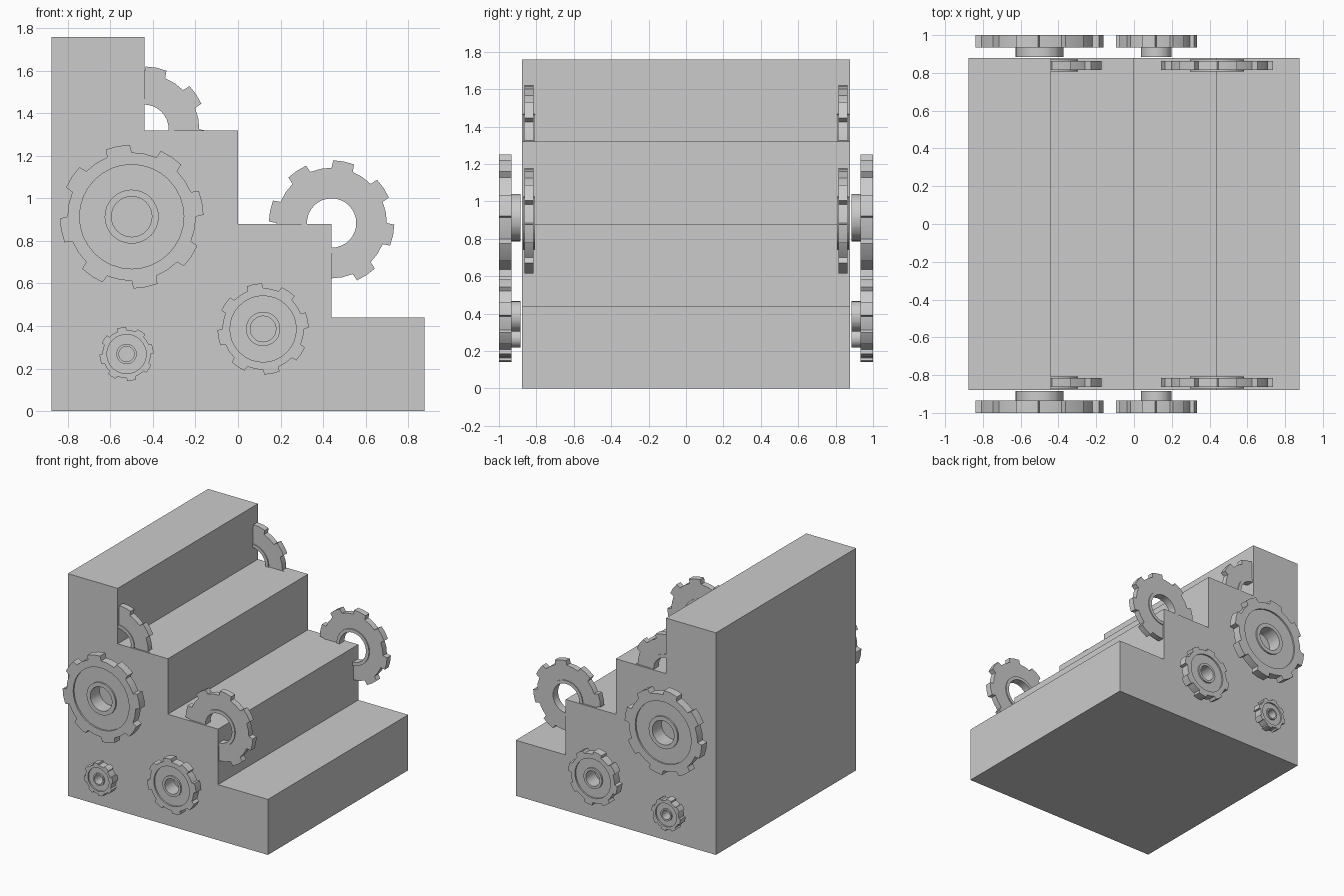
import bpy, bmesh
from math import sin, cos, radians

if "Cube" in bpy.data.objects:
    bpy.data.objects.remove(bpy.data.objects["Cube"])


def make_object(name, bm):
    bmesh.ops.recalc_face_normals(bm, faces=bm.faces)
    mesh = bpy.data.meshes.new(name)
    bm.to_mesh(mesh)
    bm.free()
    obj = bpy.data.objects.new(name, mesh)
    bpy.context.collection.objects.link(obj)
    return obj


def gear(name, x, z, tip, root, section, phase):
    """Eight-tooth gear: a closed (radius, y) section swept around the axle.
    Radius None follows the toothed outline. Mirrored to the back side."""
    bm = bmesh.new()
    outline = []
    for k in range(8):
        for a, r in ((0, root), (1.5, tip), (11.25, tip), (21, tip), (22.5, root), (33.75, root)):
            outline.append((radians(45 * k + a + phase), r))
    rings = []
    for radius, y in section:
        rings.append([bm.verts.new((x + (radius or r) * cos(a), y, z + (radius or r) * sin(a)))
                      for a, r in outline])
    n = len(outline)
    for i, ring in enumerate(rings):
        nxt = rings[(i + 1) % len(rings)]
        for j in range(n):
            k = (j + 1) % n
            bm.faces.new((ring[j], ring[k], nxt[k], nxt[j]))
    obj = make_object(name, bm)
    mod = obj.modifiers.new("both_sides", 'MIRROR')
    mod.use_axis = (False, True, False)
    mod.use_clip = False
    mod.use_mirror_merge = False
    bpy.ops.object.select_all(action='DESELECT')
    obj.select_set(True)
    bpy.context.view_layer.objects.active = obj
    bpy.ops.object.shade_smooth_by_angle(angle=radians(25))
    return obj


# Staircase block: stepped profile extruded along y
profile = [(-0.877, 0), (0.877, 0), (0.877, 0.44), (0.44, 0.44), (0.44, 0.88),
           (0, 0.88), (0, 1.32), (-0.44, 1.32), (-0.44, 1.76), (-0.877, 1.76)]
bm = bmesh.new()
face = bm.faces.new([bm.verts.new((x, -0.878, z)) for x, z in profile])
ext = bmesh.ops.extrude_face_region(bm, geom=[face])
bmesh.ops.translate(bm, vec=(0, 1.756, 0),
                    verts=[v for v in ext["geom"] if isinstance(v, bmesh.types.BMVert)])
make_object("stair_block", bm)

# Side gears: toothed rim, recessed web and a hub reaching to the block
for name, x, z, s in (("large_side_gear", -0.5, 0.914, 1.0),
                      ("medium_side_gear", 0.118, 0.386, 0.635),
                      ("small_side_gear", -0.524, 0.268, 0.376)):
    rim, hub, hole = 0.245 * s, 0.127 * s, 0.095 * s
    section = [(None, -1.0), (None, -0.934), (rim, -0.934), (rim, -0.945),
               (hub, -0.945), (hub, -0.885), (hole, -0.885), (hole, -1.0),
               (hub, -1.0), (hub, -0.988), (rim, -0.988), (rim, -1.0)]
    gear(name, x, z, 0.338 * s, 0.302 * s, section, 0)

# Step gears: open rings sunk into the step corners, with a thin raised collar
collar = [(None, -0.864), (None, -0.816), (0.142, -0.816), (0.142, -0.808),
          (0.116, -0.808), (0.116, -0.871), (0.142, -0.871), (0.142, -0.864)]
gear("upper_step_gear", -0.442, 1.325, 0.295, 0.26, collar, -22.5)
gear("lower_step_gear", 0.44, 0.884, 0.295, 0.26, collar, -22.5)
